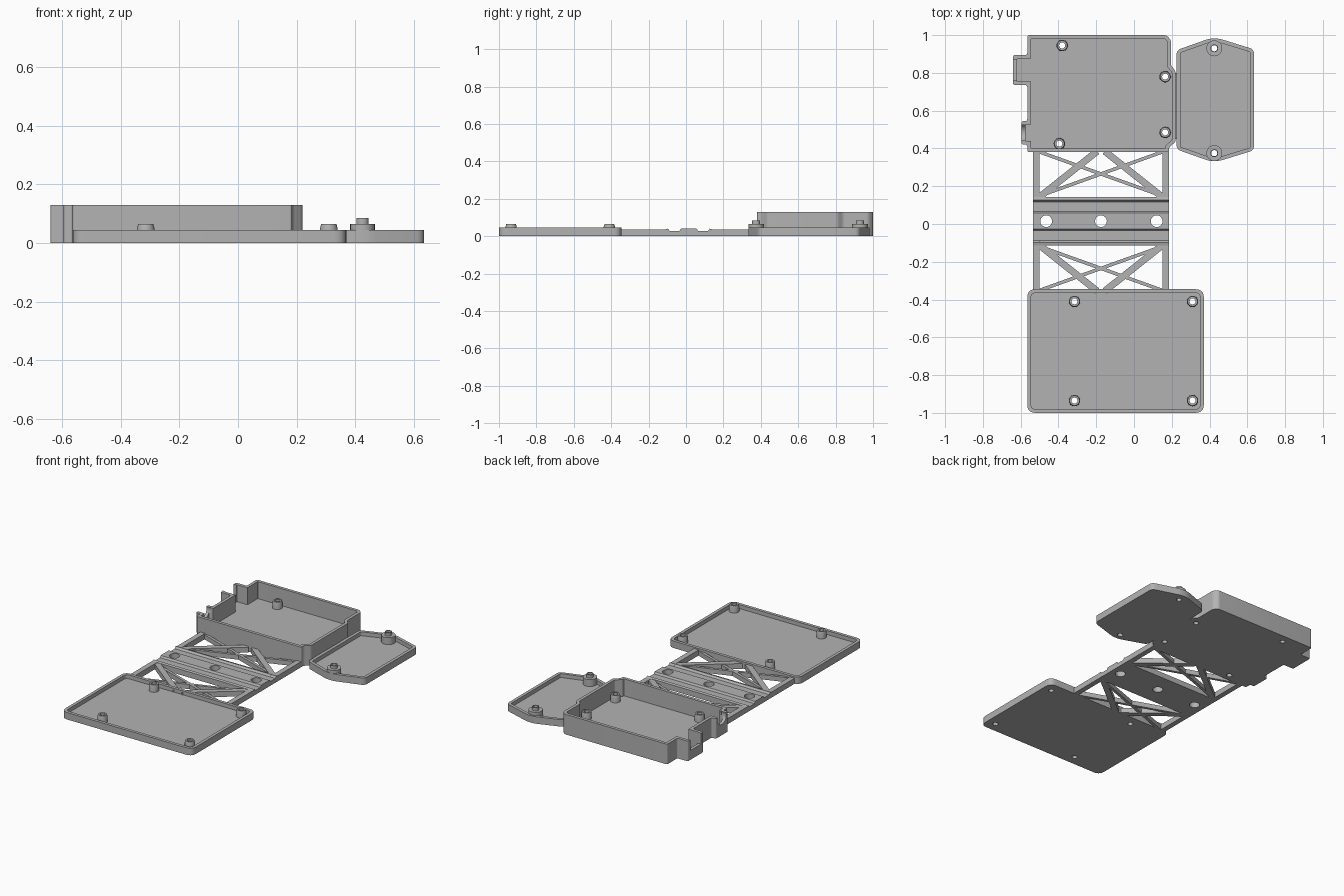
import bpy, bmesh, math
from mathutils import Vector

cube = bpy.data.objects.get("Cube")
if cube:
    bpy.data.objects.remove(cube, do_unlink=True)

grey = bpy.data.materials.new("plain grey")
grey.use_nodes = True
grey.diffuse_color = (0.45, 0.45, 0.45, 1)
grey.node_tree.nodes["Principled BSDF"].inputs["Base Color"].default_value = grey.diffuse_color

FLOOR, LIP, WALL, MID_Y = 0.02, 0.045, 0.02, 0.015


def finish(name, bm):
    bmesh.ops.recalc_face_normals(bm, faces=bm.faces)
    mesh = bpy.data.meshes.new(name)
    bm.to_mesh(mesh)
    bm.free()
    mesh.materials.append(grey)
    obj = bpy.data.objects.new(name, mesh)
    bpy.context.collection.objects.link(obj)
    return obj


def select(obj):
    bpy.ops.object.select_all(action="DESELECT")
    obj.select_set(True)
    bpy.context.view_layer.objects.active = obj


def smooth(obj):
    select(obj)
    bpy.ops.object.shade_smooth_by_angle(angle=math.radians(35))


def inset(points, d):
    """Mitred inward offset of a counter-clockwise outline."""
    out = []
    for i, p in enumerate(points):
        p = Vector(p)
        a = (p - Vector(points[i - 1])).normalized()
        b = (Vector(points[(i + 1) % len(points)]) - p).normalized()
        na, nb = Vector((-a.y, a.x)), Vector((-b.y, b.x))
        out.append(p + (na + nb) * d / (1 + na.dot(nb)))
    return out


def rounded(points, r, steps=5):
    """Replace each corner by a short curve."""
    out = []
    for i, p in enumerate(points):
        p = Vector(p)
        a, b = Vector(points[i - 1]) - p, Vector(points[(i + 1) % len(points)]) - p
        s, e = p + a.normalized() * min(r, a.length * .4), p + b.normalized() * min(r, b.length * .4)
        for k in range(steps + 1):
            t = k / steps
            out.append(s * (1 - t) ** 2 + p * 2 * t * (1 - t) + e * t * t)
    return out


def tray(name, points, height, radius):
    outer = rounded(points, radius)
    inner = rounded(inset(points, WALL), max(radius - WALL, 0.004))
    bm = bmesh.new()
    loops = [[bm.verts.new((p.x, p.y, z)) for p in line]
             for line, z in ((outer, 0), (outer, height), (inner, height), (inner, FLOOR))]
    n = len(outer)
    for low, high in zip(loops, loops[1:]):
        for i in range(n):
            j = (i + 1) % n
            bm.faces.new((low[i], low[j], high[j], high[i]))
    bm.faces.new(loops[0])
    bm.faces.new(loops[-1])
    return finish(name, bm)


def block(name, lo, hi):
    bm = bmesh.new()
    bmesh.ops.create_cube(bm, size=1)
    for v in bm.verts:
        v.co = [(a + b) / 2 + c * (b - a) for a, b, c in zip(lo, hi, v.co)]
    return finish(name, bm)


def rod(name, centre, radius, length, along_x=False):
    bm = bmesh.new()
    bmesh.ops.create_cone(bm, cap_ends=True, segments=32, radius1=radius, radius2=radius, depth=length)
    obj = finish(name, bm)
    obj.location = centre
    if along_x:
        obj.rotation_euler.y = math.pi / 2
    return obj


def cut(obj, cutters):
    for c in cutters:
        c.hide_render = True
        mod = obj.modifiers.new("cut", "BOOLEAN")
        mod.operation, mod.solver, mod.object = "DIFFERENCE", "EXACT", c
        select(obj)
        bpy.ops.object.modifier_apply(modifier=mod.name)
        bpy.data.objects.remove(c, do_unlink=True)


def drill(obj, spots, radius):
    cut(obj, [rod("drill", (x, y, 0), radius, 0.2) for x, y in spots])


def boss(name, spot, profile):
    """Turned hollow post; profile holds (radius, z) pairs."""
    bm = bmesh.new()
    rings = [[bm.verts.new((spot[0] + r * math.cos(k * math.tau / 24),
                            spot[1] + r * math.sin(k * math.tau / 24), z)) for k in range(24)]
             for r, z in profile]
    for i, ring in enumerate(rings):
        nxt = rings[(i + 1) % len(rings)]
        for k in range(24):
            j = (k + 1) % 24
            bm.faces.new((ring[k], ring[j], nxt[j], nxt[k]))
    smooth(finish(name, bm))


def beam(name, a, b, width, height):
    """Straight strut lying on the ground between two points."""
    a, b = Vector(a), Vector(b)
    side = Vector((a.y - b.y, b.x - a.x)).normalized() * width / 2
    bm = bmesh.new()
    base = bm.faces.new([bm.verts.new((p.x, p.y, 0)) for p in (a - side, b - side, b + side, a + side)])
    ext = bmesh.ops.extrude_face_region(bm, geom=[base], use_keep_orig=True)
    for v in ext["geom"]:
        if isinstance(v, bmesh.types.BMVert):
            v.co.z = height
    finish(name, bm)


POST = [(0.016, 0.001), (0.03, 0.001), (0.03, 0.05), (0.026, 0.065), (0.016, 0.065)]
STEPPED = [(0.016, 0.001), (0.042, 0.001), (0.042, 0.065), (0.021, 0.065), (0.021, 0.085), (0.016, 0.085)]

# Front lid
lid = tray("front_lid", [(-0.565, -1), (0.37, -1), (0.37, -0.345), (-0.565, -0.345)], LIP, 0.045)
lid_posts = [(x, y) for x in (-0.315, 0.31) for y in (-0.41, -0.935)]
drill(lid, lid_posts, 0.017)

# Rear deep box with a port tab and a socket tab on its right wall
box = tray("rear_box", [
    (-0.565, 0.38), (0.185, 0.38), (0.185, 0.405), (0.22, 0.435), (0.22, 0.81), (0.195, 0.84),
    (0.195, 0.975), (0.17, 1), (-0.565, 1), (-0.565, 0.895), (-0.64, 0.895), (-0.64, 0.735),
    (-0.565, 0.735), (-0.565, 0.545), (-0.595, 0.545), (-0.595, 0.42), (-0.565, 0.42)], 0.13, 0.012)
box_posts = [(-0.38, 0.945), (0.165, 0.78), (0.165, 0.485), (-0.395, 0.425)]
cut(box, [block("port_cutter", (-0.7, 0.76, 0.06), (-0.61, 0.87, 0.2)),
          rod("socket_cutter", (-0.6, 0.483, 0.115), 0.045, 0.08, True)])
drill(box, box_posts, 0.017)

# Six-sided side lid
side = tray("side_lid", [
    (0.225, 0.395), (0.40, 0.333), (0.45, 0.333), (0.635, 0.39),
    (0.635, 0.925), (0.45, 0.982), (0.40, 0.982), (0.225, 0.92)], LIP, 0.025)
side_posts = [(0.425, 0.93), (0.425, 0.375)]
drill(side, side_posts, 0.017)

for obj in (lid, box, side):
    smooth(obj)
for name, spots, profile in (("lid_post", lid_posts, POST), ("box_post", box_posts, POST),
                             ("side_post", side_posts, STEPPED)):
    for spot in spots:
        boss(name, spot, profile)

# Thin bridge joining the side lid to the box
block("side_hinge", (0.215, 0.45, 0), (0.23, 0.8, 0.01))

# Spine: grooved strip with three round holes
half = [(0.128, 0), (0.128, 0.036), (0.112, 0.04), (0.102, 0.028), (0.05, 0.028), (0.042, 0.04)]
outline = [(MID_Y + y, z) for y, z in half] + [(MID_Y - y, z) for y, z in reversed(half)]
bm = bmesh.new()
ends = [[bm.verts.new((x, y, z)) for y, z in outline] for x in (-0.535, 0.185)]
for end in ends:
    bm.faces.new(end)
for i in range(len(outline)):
    j = (i + 1) % len(outline)
    bm.faces.new((ends[0][i], ends[0][j], ends[1][j], ends[1][i]))
spine = finish("spine", bm)
drill(spine, [(x, MID_Y) for x in (-0.465, -0.175, 0.12)], 0.031)
smooth(spine)

# Trusses: rails, thick braces and thin crossing braces, mirrored about the spine
MID_X = -0.175
for sy in (1, -1):
    near, far = MID_Y + sy * 0.12, MID_Y + sy * 0.37
    for sx in (1, -1):
        beam("rail", (MID_X + sx * 0.343, near), (MID_X + sx * 0.343, far), 0.034, 0.036)
        beam("thick_brace", (MID_X + sx * 0.335, near), (MID_X + sx * 0.02, far), 0.036, 0.034)
        beam("thin_brace", (MID_X + sx * 0.335, near + sy * 0.01), (MID_X - sx * 0.335, far), 0.018, 0.03)
